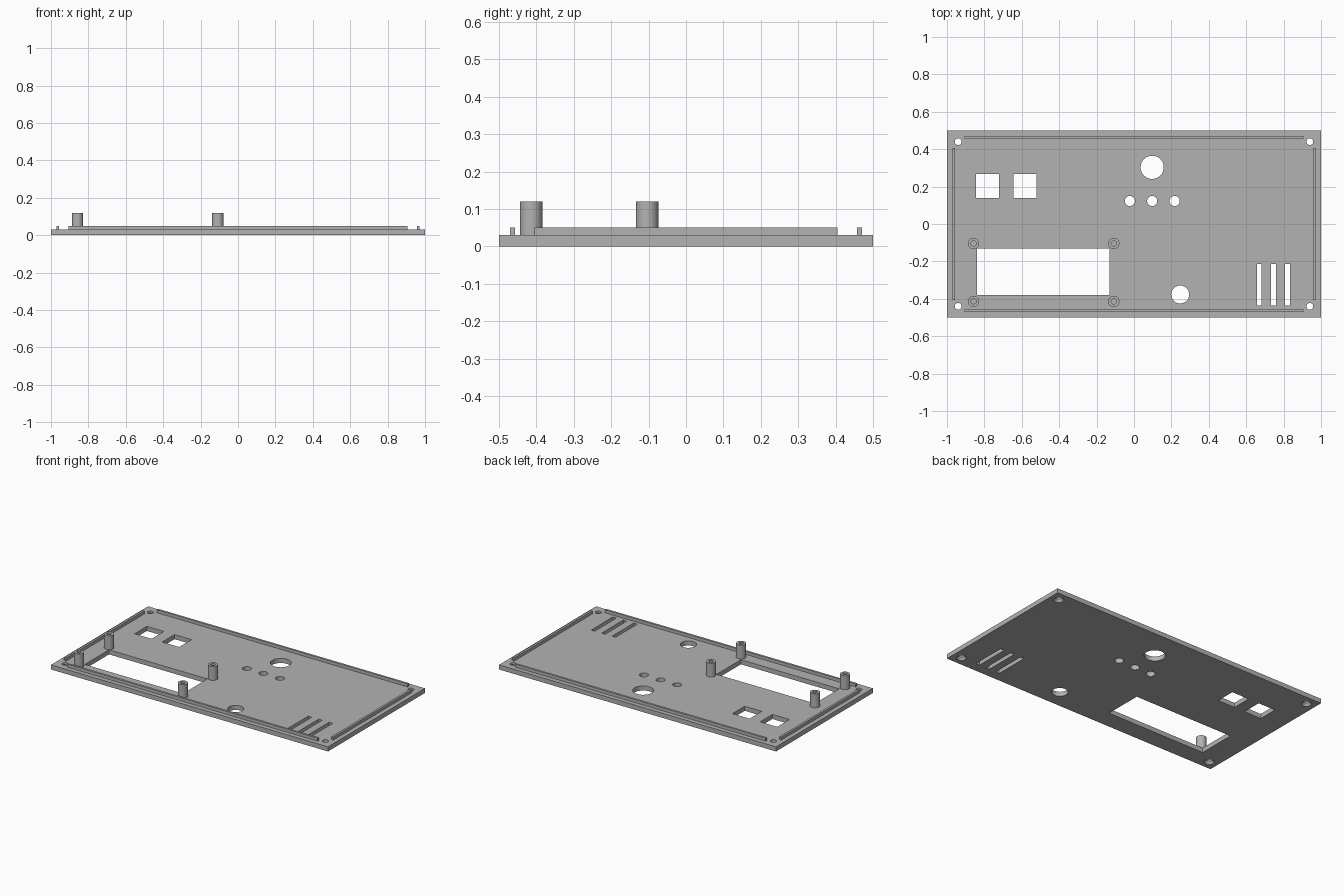
import bpy
import bmesh
from math import cos, sin, pi, radians

default = bpy.data.objects.get("Cube")
if default:
    bpy.data.objects.remove(default, do_unlink=True)

GREY = (0.45, 0.45, 0.45, 1)
grey = bpy.data.materials.new("panel grey")
grey.use_nodes = True
grey.diffuse_color = GREY
grey.node_tree.nodes["Principled BSDF"].inputs["Base Color"].default_value = GREY

THICK = 0.03
LIP_TOP = 0.05
POST_TOP = 0.12


def add_box(bm, x0, x1, y0, y1, z0, z1):
    v = [bm.verts.new((x, y, z)) for z in (z0, z1)
         for x, y in ((x0, y0), (x1, y0), (x1, y1), (x0, y1))]
    bm.faces.new(v[3::-1])
    bm.faces.new(v[4:])
    for i in range(4):
        j = (i + 1) % 4
        bm.faces.new((v[i], v[j], v[j + 4], v[i + 4]))


def add_lathe(bm, cx, cy, profile, sides=40):
    """Revolve (radius, z) points about a vertical axis, capping both ends."""
    rings = [[bm.verts.new((cx + r * cos(2 * pi * i / sides),
                            cy + r * sin(2 * pi * i / sides), z))
              for i in range(sides)] for r, z in profile]
    for a, b in zip(rings, rings[1:]):
        for i in range(sides):
            j = (i + 1) % sides
            bm.faces.new((a[i], a[j], b[j], b[i]))
    bm.faces.new(rings[0][::-1])
    bm.faces.new(rings[-1])


def finish(bm, name):
    bmesh.ops.recalc_face_normals(bm, faces=bm.faces)
    mesh = bpy.data.meshes.new(name)
    bm.to_mesh(mesh)
    bm.free()
    mesh.materials.append(grey)
    obj = bpy.data.objects.new(name, mesh)
    bpy.context.collection.objects.link(obj)
    return obj


def activate(obj):
    bpy.ops.object.select_all(action='DESELECT')
    obj.select_set(True)
    bpy.context.view_layer.objects.active = obj


# Flat panel
bm = bmesh.new()
add_box(bm, -1, 1, -0.5, 0.5, 0, THICK)
panel = finish(bm, "panel")

# Openings: display window, two switch cutouts, three vent slots
LOW, HIGH = -0.02, THICK + 0.02
bm = bmesh.new()
add_box(bm, -0.84, -0.13, -0.38, -0.13, LOW, HIGH)
for x in (-0.845, -0.645):
    add_box(bm, x, x + 0.123, 0.14, 0.267, LOW, HIGH)
for x in (0.657, 0.732, 0.807):
    add_box(bm, x, x + 0.026, -0.437, -0.213, LOW, HIGH)

# Round openings: large knob, button row, lower knob
for x, y, r in ((0.097, 0.303, 0.062), (-0.022, 0.123, 0.027), (0.097, 0.123, 0.027),
                (0.217, 0.123, 0.027), (0.247, -0.377, 0.048)):
    add_lathe(bm, x, y, [(r, LOW), (r, HIGH)])

# Countersunk corner screw holes
for sx in (-1, 1):
    for sy in (-1, 1):
        add_lathe(bm, sx * 0.94, sy * 0.44,
                  [(0.03, LOW), (0.03, 0), (0.018, 0.016), (0.018, HIGH)])
cutter = finish(bm, "opening_cutter")
cutter.hide_render = True

cut = panel.modifiers.new("openings", 'BOOLEAN')
cut.operation = 'DIFFERENCE'
cut.solver = 'EXACT'
cut.object = cutter
activate(panel)
bpy.ops.object.modifier_apply(modifier=cut.name)
bpy.data.objects.remove(cutter, do_unlink=True)
bpy.ops.object.shade_smooth_by_angle(angle=radians(30))

# Locating lips just inside each edge
for side, s in (("left", 1), ("right", -1)):
    bm = bmesh.new()
    add_box(bm, *sorted((s * 0.957, s * 0.971)), -0.405, 0.405, THICK, LIP_TOP)
    finish(bm, side + "_lip")
for side, s in (("back", 1), ("front", -1)):
    bm = bmesh.new()
    add_box(bm, -0.905, 0.905, *sorted((s * 0.457, s * 0.471)), THICK, LIP_TOP)
    finish(bm, side + "_lip")

# Hollow display mounting posts
for side, x in (("right", -0.858), ("left", -0.108)):
    for end, y in (("back", -0.104), ("front", -0.414)):
        bm = bmesh.new()
        add_lathe(bm, x, y, [(0.03, THICK), (0.03, POST_TOP),
                             (0.014, POST_TOP), (0.014, THICK + 0.01)])
        activate(finish(bm, f"{end}_{side}_post"))
        bpy.ops.object.shade_smooth_by_angle(angle=radians(30))
